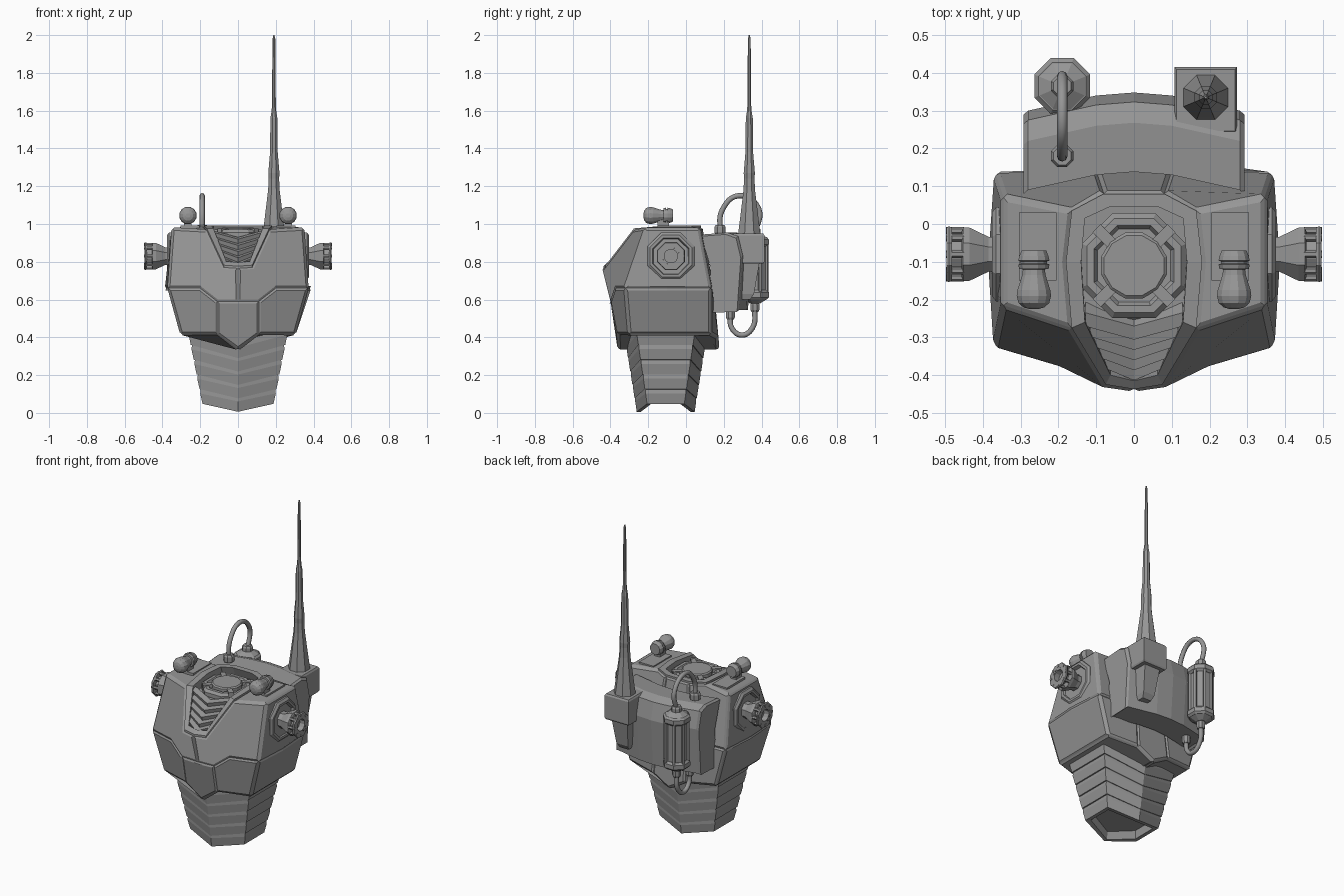
import bpy, bmesh, math
from mathutils import Vector, Matrix

cube = bpy.data.objects.get("Cube")
if cube:
    bpy.data.objects.remove(cube)

grey = bpy.data.materials.new("plain grey")
grey.use_nodes = True
grey.diffuse_color = (.305, .305, .305, 1)
grey.node_tree.nodes["Principled BSDF"].inputs["Base Color"].default_value = grey.diffuse_color


def finish(name, bm):
    """Turn a bmesh into a named grey object."""
    bmesh.ops.remove_doubles(bm, verts=bm.verts, dist=.0001)
    bmesh.ops.recalc_face_normals(bm, faces=bm.faces)
    mesh = bpy.data.meshes.new(name)
    bm.to_mesh(mesh)
    bm.free()
    mesh.materials.append(grey)
    obj = bpy.data.objects.new(name, mesh)
    bpy.context.collection.objects.link(obj)
    return obj


def flip(points):
    return [(-x, y, z) for x, y, z in reversed(points)]


def shift(points, dx, dy, dz):
    return [(x + dx, y + dy, z + dz) for x, y, z in points]


def loft(name, rings, caps=True):
    """Join closed rings of equal length."""
    bm = bmesh.new()
    loops = [[bm.verts.new(p) for p in ring] for ring in rings]
    for a, b in zip(loops, loops[1:]):
        for i in range(len(a)):
            j = (i + 1) % len(a)
            bm.faces.new((a[i], a[j], b[j], b[i]))
    if caps:
        bm.faces.new(loops[0])
        bm.faces.new(loops[-1])
    return finish(name, bm)


def lathe(name, base, axis, profile, sides=8, turn=.5, caps=True):
    """Spin (distance, radius) pairs about an axis starting at base."""
    spin = Vector((0, 0, 1)).rotation_difference(Vector(axis)).to_matrix()
    rings = []
    for h, r in profile:
        angles = [(i + turn) * math.tau / sides for i in range(sides)]
        rings.append([Vector(base) + spin @ Vector((r * math.cos(a), r * math.sin(a), h)) for a in angles])
    return loft(name, rings, caps)


def box(name, centre, size, angle=0, axis='Z'):
    bm = bmesh.new()
    place = Matrix.Translation(centre) @ Matrix.Rotation(angle, 4, axis) @ Matrix.Diagonal((*size, 1))
    bmesh.ops.create_cube(bm, size=1, matrix=place)
    return finish(name, bm)


def hose(name, points, radius):
    curve = bpy.data.curves.new(name, 'CURVE')
    curve.dimensions = '3D'
    curve.bevel_depth = radius
    curve.bevel_resolution = 2
    curve.resolution_u = 6
    curve.use_fill_caps = True
    spline = curve.splines.new('BEZIER')
    spline.bezier_points.add(len(points) - 1)
    for knot, p in zip(spline.bezier_points, points):
        knot.co = p
        knot.handle_left_type = knot.handle_right_type = 'AUTO'
    curve.materials.append(grey)
    obj = bpy.data.objects.new(name, curve)
    bpy.context.collection.objects.link(obj)


# Collar outline, from the keel round the left side to the back
keel = (0, -.437, .765)
outer = [(.075, -.425, .77), (.165, -.275, .965), (.18, -.1, .98), (.165, .035, .98), (.08, .08, .98)]
inner = [(.062, -.4, .79), (.13, -.26, .965), (.14, -.1, .98), (.13, .015, .98), (.065, .045, .98)]
rim_out = [keel] + outer + flip(outer)
rim_in = [(0, -.415, .785)] + inner + flip(inner)
collar_floor = shift(rim_in, 0, .02, -.04)
loft("collar_rim", [rim_out, shift(rim_out, 0, 0, .012), shift(rim_in, 0, 0, .012), collar_floor], caps=False)
bm = bmesh.new()
for ids in ((0, 1, 2, 9, 10), (2, 3, 4, 5, 6, 7, 8, 9)):
    bm.faces.new([bm.verts.new(collar_floor[i]) for i in ids])
finish("collar_floor", bm)

# Armoured chest made of raised plates
f1, f2, c3, c4, c5 = outer
top_front, top_back = (.345, -.215, .975), (.345, .07, .975)
mid_front, mid_side, mid_back = (.367, -.32, .66), (.38, -.1, .66), (.365, .13, .66)
notch, belly, belly_mid = (.2, -.37, .66), (.11, -.393, .59), (0, -.4, .59)
low_in, low_front, low_back, low_tip = (.11, -.36, .42), (.3, -.3, .42), (.3, .13, .42), (0, -.355, .34)
spine, spine_low, spine_tip = (.1, .14, .66), (.11, .165, .4), (0, .17, .34)
half_plates = [
    [keel, f1, f2, top_front, mid_front, notch, belly, belly_mid],
    [notch, belly, low_in, low_front, mid_front],
    [top_front, top_back, mid_back, mid_side, mid_front],
    [mid_front, mid_side, mid_back, low_back, low_front],
    [f2, c3, c4, top_back, top_front],
    [c4, c5, spine, mid_back, top_back],
    [mid_back, spine, spine_low, low_back],
    [low_front, low_in, low_tip, spine_tip, spine_low, low_back]]
whole_plates = [
    [belly_mid, belly, low_in, low_tip] + flip([belly, low_in]),
    [c5, spine] + flip([c5, spine]),
    [spine, spine_low, spine_tip] + flip([spine, spine_low])]
bm = bmesh.new()
for plate in half_plates + [flip(p) for p in half_plates] + whole_plates:
    bm.faces.new([bm.verts.new(p) for p in plate])
bmesh.ops.remove_doubles(bm, verts=bm.verts, dist=.0001)
bmesh.ops.recalc_face_normals(bm, faces=bm.faces)
bmesh.ops.inset_individual(bm, faces=bm.faces, thickness=.01, depth=.007, use_even_offset=True)
finish("chest_armour", bm)

# V shaped grille slats below the collar
for k in range(5):
    t = k / 5
    w, y, z = .128 - .055 * t, -.245 - .135 * t, .965 - .165 * t
    rings = []
    for x, drop in ((-w, 0), (0, .035), (w, 0)):
        section = [(x, .01, 0), (x, -.026, -.01), (x, -.018, -.034), (x, .04, -.04)]
        rings.append(shift(section, 0, y - drop, z - drop))
    loft("grille_slat", rings)

# Neck socket with spokes
socket = (0, -.11, .93)
lathe("neck_platform", socket, (0, 0, 1), [(0, .15), (.025, .15), (.04, .135), (.04, .115), (.025, .105)], 8)
lathe("neck_disc", socket, (0, 0, 1), [(0, .09), (.045, .09), (.052, .082)], 12)
for k in range(4):
    a = math.pi / 4 + k * math.pi / 2
    box("neck_spoke", (.11 * math.cos(a), -.11 + .11 * math.sin(a), .962), (.06, .03, .03), a)

# Banded waist, each band stepping inward and dipping at front and back
for k in range(5):
    def waist_ring(x, grow, z, dip):
        front, back = -.265 - grow, .05 + grow
        side = [(x, front + .055, z), (x, back - .055, z)]
        return [(0, front, z - dip)] + side + [(0, back, z - dip)] + flip(side)
    z, x, g = .36 - k * .078, .262 - k * .0155, .05 - k * .0115
    dip = .07 - k * .007
    rings = [waist_ring(x - .006, g, z + .1, dip), waist_ring(x, g, z + .055, dip), waist_ring(x - .012, g - .008, z, dip)]
    if k == 4:
        # open lower end
        rings += [waist_ring(x - .035, g - .03, z, dip), waist_ring(x - .04, g - .035, z + .05, dip)]
    loft("waist_band", rings)

# Backpack
section = [(.13, .54), (.14, .78), (.09, .945), (.22, .955), (.275, .935), (.3, .83), (.28, .545)]
rings = []
for x, push, trim in ((-.292, 0, .01), (-.28, 0, 0), (-.1, .04, 0), (0, .048, 0), (.1, .04, 0), (.28, 0, 0), (.292, 0, .01)):
    rings.append([(x, y + push - trim, z - trim) for y, z in section])
loft("backpack", rings)


def tapered(name, x, levels):
    """Stack of rectangles given as (z, half width, front y, back y)."""
    loft(name, [[(x - w, a, z), (x + w, a, z), (x + w, b, z), (x - w, b, z)] for z, w, a, b in levels])


# Aerial box and stepped aerial
tapered("aerial_box", .19, [(.79, .078, .25, .41), (.8, .083, .24, .415), (.94, .083, .24, .415), (.95, .077, .246, .409)])
tapered("aerial_bracket", .19, [(.6, .03, .27, .34), (.63, .04, .26, .36), (.8, .055, .25, .39)])
lathe("aerial", (.19, .335, .94), (0, 0, 1),
      [(0, .065), (.05, .058), (.24, .033), (.3, .03), (.33, .032), (.44, .022), (.62, .02),
       (.66, .013), (.69, .011), (1.04, .008), (1.06, .003)])

# Gas tank with ribs and hoses
tx, ty = -.19, .365
lathe("tank_core", (tx, ty, .58), (0, 0, 1), [(0, .03), (.02, .065), (.35, .065), (.37, .03)])
for z in (.6, .88):
    lathe("tank_cap", (tx, ty, z), (0, 0, 1), [(0, .068), (.012, .08), (.038, .08), (.05, .068)])
for k in range(8):
    a = (k + .5) * math.tau / 8
    box("tank_rib", (tx + .068 * math.cos(a), ty + .068 * math.sin(a), .765), (.014, .014, .25), a)
for name, y, z, r in (("tank_top_fitting", ty, .93, .032), ("pack_top_fitting", .18, .945, .032),
                      ("tank_lower_fitting", ty, .535, .025), ("pack_lower_fitting", .235, .495, .025)):
    lathe(name, (tx, y, z), (0, 0, 1), [(0, r * .8), (.01, r), (.04, r), (.05, r * .8)])
hose("upper_hose", [(tx, .18, .96), (tx, .19, 1.07), (tx, .28, 1.15), (tx, .385, 1.08), (tx, ty, .95)], .014)
hose("lower_hose", [(tx, .235, .52), (tx, .242, .45), (tx, .295, .412), (tx, .352, .45), (tx, ty, .56)], .014)

# Paired shoulder lamps and arm joints
for s, side in ((1, "left"), (-1, "right")):
    lamp = lathe(side + "_lamp", (s * .265, -.225, 1.045), (0, 1, 0),
                 [(0, .012), (.004, .028), (.016, .042), (.035, .047), (.05, .045), (.09, .032), (.105, .03),
                  (.106, .04), (.118, .043), (.12, .036), (.126, .036), (.128, .043), (.14, .04), (.155, .034)], 12)
    box(side + "_lamp_mount", (s * .265, -.12, 1), (.04, .06, .05))
    box(side + "_shoulder_plate", (s * .255, -.06, .985), (.1, .18, .016))
    hub, out = (0, -.08, .83), (s, 0, 0)
    lathe(side + "_joint_frame", hub, out, [(.33, .135), (.365, .135), (.376, .12), (.376, .105), (.35, .095), (.34, .05)])
    lathe(side + "_joint_flare", hub, out, [(.34, .05), (.385, .05), (.435, .076), (.452, .076), (.456, .066)])
    lathe(side + "_joint_barrel", hub, out, [(.45, .046), (.494, .046), (.494, .036), (.46, .036)], 12)
    lathe(side + "_joint_ring", hub, out, [(.482, .046), (.482, .076), (.49, .08), (.496, .076), (.496, .046)], caps=False)
    for k in range(8):
        a = k * math.tau / 8
        lathe(side + "_joint_bolt", (0, -.08 + .062 * math.cos(a), .83 + .062 * math.sin(a)), out,
              [(.45, .01), (.498, .01)], 6)
